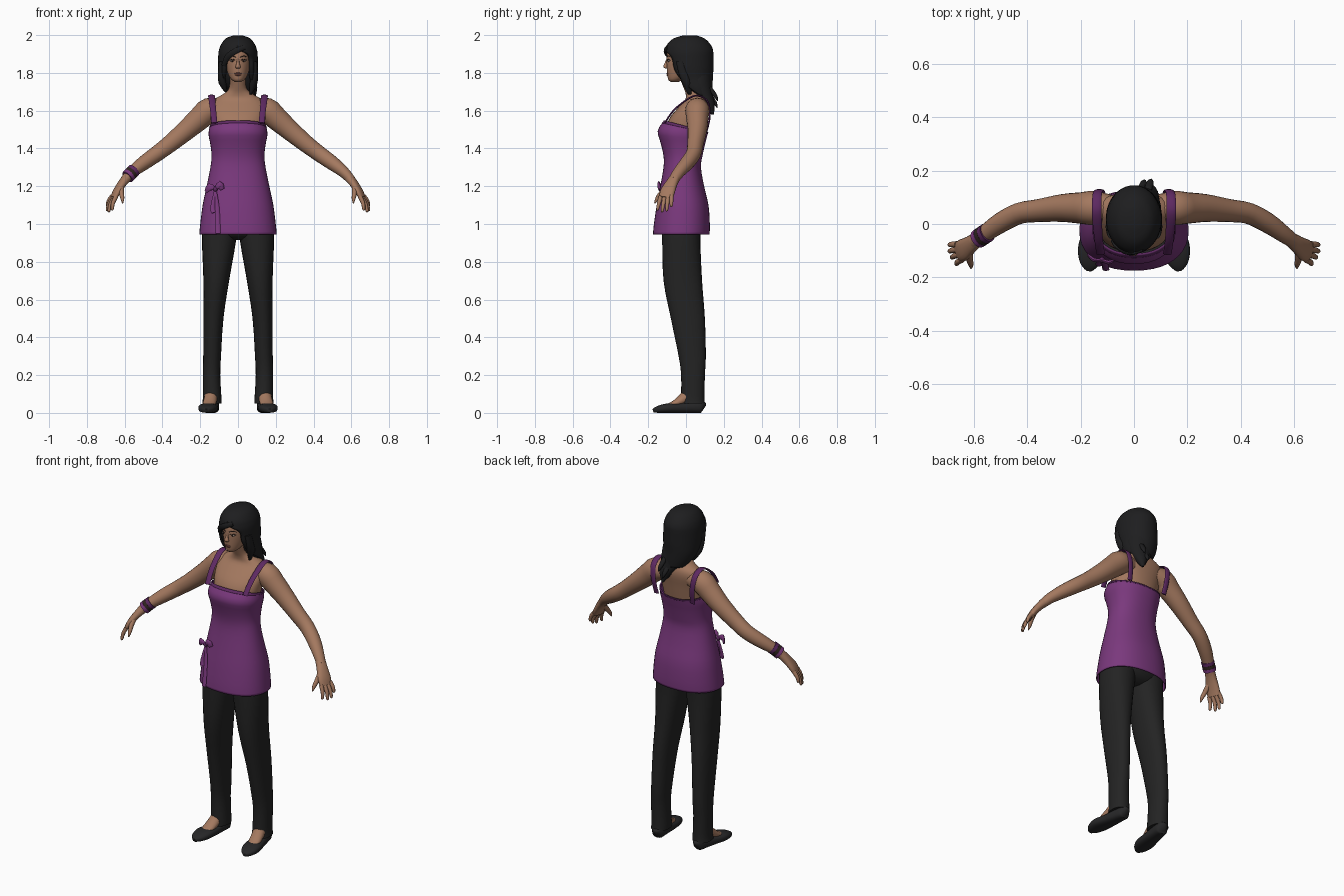
import bpy, bmesh, math
from mathutils import Vector


def material(name, rgb):
    m = bpy.data.materials.new(name)
    m.diffuse_color = (*rgb, 1)
    return m


SKIN = material("skin", (0.37, 0.19, 0.115))
LIPS = material("lips", (0.24, 0.085, 0.065))
DARK = material("dark_brown", (0.03, 0.018, 0.014))
WHITE = material("eye_white", (0.45, 0.38, 0.33))
PURPLE = material("purple", (0.195, 0.04, 0.205))
TRIM = material("dark_purple", (0.11, 0.022, 0.12))
PANTS = material("pants_black", (0.017, 0.017, 0.017))
HAIR = material("hair_black", (0.013, 0.013, 0.014))
SHOE = material("shoe_black", (0.02, 0.02, 0.021))


def finish(name, bm, mat, angle=60, thick=0):
    bmesh.ops.remove_doubles(bm, verts=bm.verts, dist=1e-5)
    bmesh.ops.recalc_face_normals(bm, faces=bm.faces)
    me = bpy.data.meshes.new(name)
    bm.to_mesh(me)
    bm.free()
    ob = bpy.data.objects.new(name, me)
    bpy.context.collection.objects.link(ob)
    me.materials.append(mat)
    if thick:
        mod = ob.modifiers.new("thickness", "SOLIDIFY")
        mod.thickness = thick
        mod.offset = -1
    bpy.ops.object.select_all(action="DESELECT")
    ob.select_set(True)
    bpy.context.view_layer.objects.active = ob
    bpy.ops.object.shade_smooth_by_angle(angle=math.radians(angle))
    return ob


def smooth_path(rows, k):
    """Catmull-Rom interpolation of whole section rows."""
    out = []
    for i in range(len(rows) - 1):
        a, b, c, d = (rows[max(i - 1, 0)], rows[i], rows[i + 1],
                      rows[min(i + 2, len(rows) - 1)])
        for j in range(k):
            t = j / k
            out.append([0.5 * (2 * q + (r - p) * t + (2 * p - 5 * q + 4 * r - s) * t * t
                               + (3 * q - p - 3 * r + s) * t ** 3)
                        for p, q, r, s in zip(a, b, c, d)])
    return out + [list(rows[-1])]


def loft(name, rows, mat, ref=None, side=1, n=20, k=3, power=2.0, caps=True,
         tilt=0, thick=0, floor=False):
    """Rows are x, y, z, half width, half depth. Without ref the rings stay level."""
    rows = smooth_path(rows, k)
    cen = [Vector(r[:3]) for r in rows]
    bm = bmesh.new()
    rings = []
    for i, r in enumerate(rows):
        u, v = Vector((1, 0, 0)), Vector((0, 1, 0))
        if ref:
            t = (cen[min(i + 1, len(cen) - 1)] - cen[max(i - 1, 0)]).normalized()
            u = Vector(ref)
            u = (u - t * u.dot(t)).normalized()
            v = t.cross(u)
        ring = []
        for j in range(n):
            a = math.tau * j / n
            c, s = math.cos(a), math.sin(a)
            c = math.copysign(abs(c) ** (2 / power), c)
            s = math.copysign(abs(s) ** (2 / power), s)
            p = cen[i] + u * c * max(r[3], 0.001) + v * s * max(r[4], 0.001)
            if tilt:
                p.z -= s * tilt * max(0, (p.z - 1.42) / 0.095)
            if floor:
                p.z = max(p.z, 0)
            ring.append(bm.verts.new((p.x * side, p.y, p.z)))
        rings.append(ring)
    for a, b in zip(rings, rings[1:]):
        for j in range(n):
            bm.faces.new((a[j], a[(j + 1) % n], b[(j + 1) % n], b[j]))
    if caps:
        bm.faces.new(rings[0])
        bm.faces.new(rings[-1])
    return finish(name, bm, mat, thick=thick)


def ball(name, loc, size, mat):
    bm = bmesh.new()
    bmesh.ops.create_uvsphere(bm, u_segments=12, v_segments=8, radius=1)
    for v in bm.verts:
        v.co = Vector([l + c * s for l, c, s in zip(loc, v.co, size)])
    return finish(name, bm, mat)


# Upper body and neck
loft("upper_body", [(0, -.01, 1.38, .115, .085), (0, -.005, 1.49, .135, .1),
                    (0, .01, 1.56, .145, .097), (0, .04, 1.62, .15, .078),
                    (0, .056, 1.66, .125, .06), (0, .05, 1.69, .075, .052),
                    (0, .038, 1.72, .047, .05), (0, .015, 1.78, .044, .05),
                    (0, .01, 1.82, .044, .05)], SKIN, n=28, power=2.2)

# Head and face
loft("head", [(0, -.06, 1.752, .015, .02), (0, -.055, 1.763, .033, .038),
              (0, -.03, 1.79, .051, .069), (0, -.014, 1.83, .063, .088),
              (0, -.005, 1.87, .068, .098), (0, 0, 1.92, .068, .097),
              (0, .005, 1.96, .052, .075), (0, .01, 1.98, .02, .03)], SKIN, n=28)
loft("nose", [(0, -.098, 1.874, .006, .005), (0, -.106, 1.85, .008, .008),
              (0, -.109, 1.832, .014, .011), (0, -.102, 1.822, .009, .006)], SKIN, n=12)
ball("upper_lip", (0, -.098, 1.797, ), (.02, .006, .0045), LIPS)
ball("lower_lip", (0, -.096, 1.789), (.016, .007, .005), LIPS)
for s in (1, -1):
    ball("eye", (s * .029, -.09, 1.864), (.013, .006, .0055), WHITE)
    ball("iris", (s * .029, -.094, 1.864), (.0055, .004, .0055), DARK)
    loft("eyelid_line", [(.014, -.099, 1.867, .002, .002), (.029, -.096, 1.872, .002, .002),
                         (.045, -.084, 1.867, .002, .002)], DARK, (0, 0, 1), s, n=6)
    loft("eyebrow", [(.012, -.102, 1.882, .002, .002), (.03, -.096, 1.889, .003, .002),
                     (.048, -.082, 1.884, .001, .001)], DARK, (0, 0, 1), s, n=6)

# Hair shell: x, y, z, half width, half depth, left and right opening angles
bm = bmesh.new()
rings = []
for x, y, z, rx, ry, gl, gr in smooth_path([
        (0, .02, 1.998, .025, .035, 0, 0), (0, .016, 1.982, .065, .083, 0, 0),
        (0, .015, 1.95, .09, .115, 0, 0), (0, .017, 1.923, .1, .126, 2, 6),
        (0, .017, 1.9, .104, .128, 18, 32), (0, .02, 1.87, .105, .125, 40, 42),
        (0, .025, 1.82, .105, .12, 43, 43), (0, .038, 1.77, .1, .104, 52, 48),
        (.01, .055, 1.72, .092, .086, 85, 65), (.02, .075, 1.68, .075, .064, 110, 90)], 3):
    a0, a1 = -90 + max(gr, 0), 270 - max(gl, 0)
    rings.append([bm.verts.new((x + rx * math.cos(a), y + ry * math.sin(a), z))
                  for a in (math.radians(a0 + (a1 - a0) * j / 32) for j in range(33))])
for a, b in zip(rings, rings[1:]):
    for j in range(32):
        bm.faces.new((a[j], a[j + 1], b[j + 1], b[j]))
bm.faces.new(rings[0][:-1])
finish("hair_shell", bm, HAIR, thick=.018)

# Hanging hair at the back and loose side locks
loft("hair_tail", [(0, .055, 1.83, .085, .08), (.01, .065, 1.76, .088, .073),
                   (.03, .09, 1.69, .066, .052), (.05, .118, 1.635, .038, .034),
                   (.055, .14, 1.58, .006, .008)], HAIR, n=20)
for x, y, z in ((.04, .165, 1.615), (.065, .168, 1.65), (.075, .125, 1.61), (.03, .13, 1.605)):
    loft("hair_tip", [(x - .015, y - .045, z + .075, .016, .014),
                      (x - .005, y - .014, z + .03, .014, .012),
                      (x, y, z, .002, .002)], HAIR, n=8)
for s, end in ((1, 1.685), (-1, 1.7)):
    loft("side_lock", [(.088, -.03, 1.86, .014, .025), (.09, -.015, 1.8, .016, .026),
                       (.082, .005, 1.745, .02, .026), (.066, .02, end, .006, .01)],
         HAIR, side=s, n=10)
loft("fringe", [(.035, -.098, 1.935, .006, .012), (-.015, -.112, 1.915, .006, .016),
                (-.055, -.092, 1.885, .006, .016), (-.076, -.062, 1.84, .006, .012)],
     HAIR, (0, -1, 0), n=10)

# Tunic with neckline band
loft("tunic", [(0, -.025, .945, .205, .15), (0, -.022, 1.0, .2, .148),
               (0, -.018, 1.1, .187, .137), (0, -.02, 1.2, .166, .116),
               (0, -.02, 1.3, .146, .099), (0, -.016, 1.36, .14, .103),
               (0, -.016, 1.42, .146, .116), (0, -.02, 1.475, .156, .13),
               (0, 0, 1.515, .149, .117)],
     PURPLE, n=40, power=2.25, caps=False, tilt=.03, thick=.006)
loft("neckline_band", [(0, -.005, 1.508, .153, .122), (0, .001, 1.518, .15, .117)],
     TRIM, n=40, power=2.25, caps=False, tilt=.03, thick=.008)

# Bow and hanging ribbons on the hip
ball("bow_knot", (-.12, -.135, 1.185), (.013, .011, .014), TRIM)
for dx, dz in ((-.05, .0), (.038, .012)):
    loft("bow_loop", [(-.12, -.135, 1.185, .006, .005),
                      (-.12 + dx * .6, -.14 + dx * -.1, 1.195 + dz, .02, .008),
                      (-.12 + dx, -.13 + dx * -.25, 1.172 + dz, .012, .005)],
         PURPLE, (0, 0, 1), n=10)
for x, z, y in ((-.105, .95, -.172), (-.128, 1.06, -.155)):
    loft("bow_ribbon", [(-.12, -.135, 1.18, .006, .004), (x - .006, -.148, 1.09, .012, .004),
                        (x, y, z, .013, .004)], PURPLE, (1, 0, 0), n=8)

# Trousers
loft("hips", [(0, -.025, .915, .09, .05), (0, -.024, .94, .165, .092),
              (0, -.02, 1.0, .182, .115), (0, -.02, 1.08, .165, .1)], PANTS, n=28)

for s in (1, -1):
    loft("trouser_leg", [(.138, .036, .05, .051, .064), (.137, .036, .085, .049, .062),
                         (.14, .037, .2, .046, .063), (.137, .033, .3, .047, .072),
                         (.13, .01, .5, .053, .09), (.115, -.017, .7, .068, .102),
                         (.1, -.025, .92, .091, .101), (.094, -.02, 1.02, .09, .105)],
         PANTS, side=s, n=24, power=2.2)
    # Feet and flat shoes
    loft("foot", [(.138, .04, .13, .034, .04), (.143, .002, .085, .035, .034),
                  (.152, -.055, .05, .035, .02), (.158, -.095, .036, .03, .012)],
         SKIN, (1, 0, 0), s, n=16)
    loft("shoe", [(.13, .096, .028, .012, .02), (.133, .08, .034, .033, .034),
                  (.14, .03, .031, .039, .031), (.15, -.04, .026, .046, .026),
                  (.16, -.1, .025, .051, .025), (.166, -.15, .018, .036, .018),
                  (.168, -.174, .011, .012, .01)], SHOE, (1, 0, 0), s,
         n=20, power=2.6, floor=True)
    # Shoulder straps
    loft("strap", [(.125, -.112, 1.535, .016, .005), (.132, -.062, 1.605, .016, .005),
                   (.139, .02, 1.668, .018, .005), (.14, .07, 1.678, .018, .005),
                   (.137, .116, 1.645, .017, .005), (.128, .126, 1.57, .016, .005),
                   (.12, .108, 1.485, .016, .005)], TRIM, (1, 0, 0), s, n=10, k=4)
    # Arms
    loft("arm", [(.08, .058, 1.61, .05, .05), (.15, .06, 1.603, .064, .066),
                 (.2, .06, 1.562, .059, .062), (.27, .06, 1.5, .052, .054),
                 (.36, .05, 1.425, .043, .046), (.43, .04, 1.372, .04, .042),
                 (.5, .005, 1.322, .038, .038), (.56, -.037, 1.275, .032, .03),
                 (.6, -.066, 1.232, .027, .024)], SKIN, (0, 1, 0), s, n=20)
    # Hands
    wide = (-.3, -1, 0)
    loft("palm", [(.59, -.059, 1.243, .028, .024), (.615, -.078, 1.212, .033, .021),
                  (.642, -.098, 1.17, .041, .018), (.658, -.106, 1.138, .037, .014)],
         SKIN, wide, s, n=16, power=2.3)
    for base, tip in (((.646, -.134, 1.145), (.668, -.152, 1.072)),
                      ((.655, -.114, 1.14), (.686, -.127, 1.063)),
                      ((.661, -.095, 1.142), (.695, -.103, 1.068)),
                      ((.664, -.076, 1.15), (.695, -.078, 1.092))):
        a, b = Vector(base), Vector(tip)
        m = a.lerp(b, .5) + Vector((.005, 0, .002))
        e = a.lerp(b, .9)
        loft("finger", [(*a, .012, .012), (*m, .0105, .0105), (*e, .008, .008),
                        (*b, .003, .003)], SKIN, wide, s, n=10)
    loft("thumb", [(.618, -.092, 1.205, .017, .015), (.617, -.13, 1.165, .014, .013),
                   (.612, -.152, 1.135, .011, .01), (.611, -.166, 1.11, .003, .003)],
         SKIN, wide, s, n=10)

# Bracelets on one wrist
for t, mat in ((0, TRIM), (.5, DARK), (1, PURPLE)):
    x, y, z = .556 + .024 * t, -.036 - .016 * t, 1.279 - .024 * t
    loft("bracelet", [(x - .006, y + .004, z + .006, .037, .036),
                      (x + .006, y - .004, z - .006, .036, .035)],
         mat, (0, 1, 0), -1, n=18, k=1)
